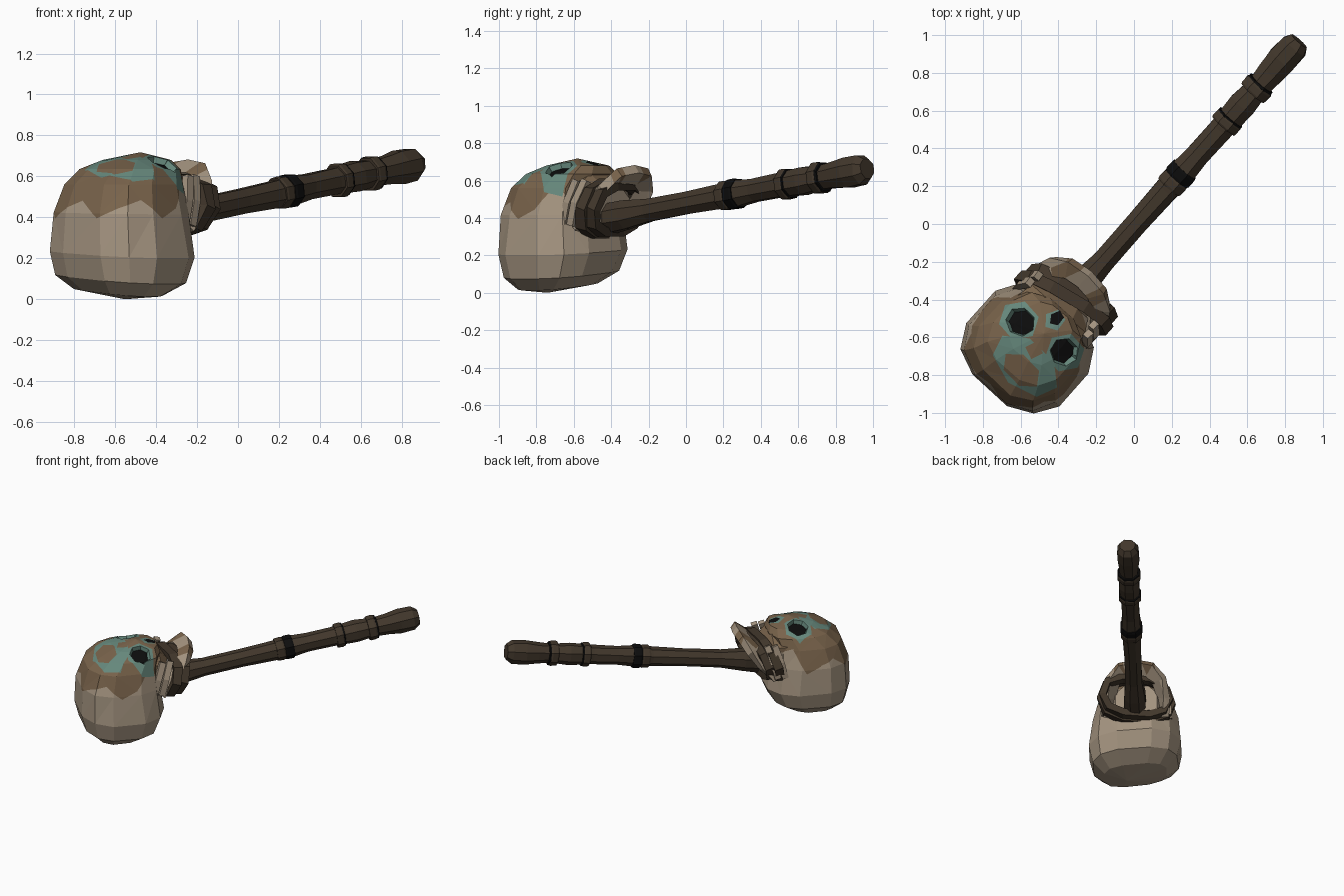
import bpy, bmesh, math, random
from mathutils import Vector, Matrix

if "Cube" in bpy.data.objects:
    bpy.data.objects.remove(bpy.data.objects["Cube"])

random.seed(4)
# Parts are laid out along +x (handle direction), then turned about z
TURN = Matrix.Rotation(math.radians(48.3), 4, 'Z')


def mat(name, col):
    m = bpy.data.materials.new(name)
    m.diffuse_color = (*col, 1)
    m.use_nodes = True
    m.node_tree.nodes["Principled BSDF"].inputs["Base Color"].default_value = m.diffuse_color
    return m


BONE = mat("bone", (.37, .295, .215))
TAN = mat("brown_stain", (.19, .125, .07))
TEAL = mat("teal_paint", (.135, .25, .205))
BLACK = mat("black", (.004, .004, .004))
WOOD = mat("dark_wood", (.055, .039, .025))


def finish(bm, name, mats, rule=None):
    bmesh.ops.recalc_face_normals(bm, faces=bm.faces)
    if rule:
        for f in bm.faces:
            f.material_index = rule(f.calc_center_median())
    bm.transform(TURN)
    me = bpy.data.meshes.new(name)
    bm.to_mesh(me)
    bm.free()
    for m in mats:
        me.materials.append(m)
    ob = bpy.data.objects.new(name, me)
    bpy.context.collection.objects.link(ob)
    return ob


def loft(rings, closed=False):
    """Skin a list of equal-sized point rings."""
    bm = bmesh.new()
    vs = [[bm.verts.new(p) for p in r] for r in rings]
    n = len(vs[0])
    pairs = list(zip(vs, vs[1:])) + ([(vs[-1], vs[0])] if closed else [])
    for a, b in pairs:
        for i in range(n):
            j = (i + 1) % n
            bm.faces.new((a[i], a[j], b[j], b[i]))
    if not closed:
        bm.faces.new(vs[0])
        bm.faces.new(vs[-1])
    bmesh.ops.recalc_face_normals(bm, faces=bm.faces)
    return bm


def spow(c, e):
    return math.copysign(abs(c) ** e, c)


def sweep(path, up, across, axis, closed=False):
    """Rectangular section along a path; 'up' is measured along axis."""
    path = [Vector(p) for p in path]
    n = len(path)
    rings = []
    for i, p in enumerate(path):
        a = path[(i - 1) % n] if closed else path[max(i - 1, 0)]
        b = path[(i + 1) % n] if closed else path[min(i + 1, n - 1)]
        t = (b - a).normalized()
        s = Vector(axis).cross(t).normalized()
        w = t.cross(s).normalized()
        rings.append([p + s * across * x + w * up * y
                      for x, y in ((-1, -1), (1, -1), (1, 1), (-1, 1))])
    return loft(rings, closed)


def cut(bm, co, no, test):
    faces = [f for f in bm.faces if test(f)]
    geom = set(faces)
    for f in faces:
        geom.update(f.verts)
        geom.update(f.edges)
    bmesh.ops.bisect_plane(bm, geom=list(geom), plane_co=co, plane_no=no, dist=1e-5)


# Skull: stacked rounded sections (height, back, front, half width, roundness)
SECTIONS = [(.035, -1.06, -.74, .23, .7), (.10, -1.135, -.62, .31, .7),
            (.22, -1.175, -.56, .335, .73), (.42, -1.165, -.59, .315, .76),
            (.56, -1.115, -.60, .275, .76), (.635, -1.03, -.58, .23, .76),
            (.68, -.92, -.60, .15, .8)]
rings = []
for z, lo, hi, w, e in SECTIONS:
    ring = []
    for k in range(12):
        t = math.tau * (k + .5) / 12
        j = random.uniform(.98, 1.02)
        y = -.015 + w * spow(math.sin(t), e) * j
        ring.append(((lo + hi) / 2 + (hi - lo) / 2 * spow(math.cos(t), e) * j, y,
                     z + .10 * y * max(0, 1 - z / .5)))
    rings.append(ring)
bm = loft(rings)
caps = bmesh.ops.poke(bm, faces=[f for f in bm.faces if len(f.verts) > 4])
for v in caps['verts']:
    v.co = (-.75, -.03, .718) if v.co.z > .3 else (-.92, -.08, 0)
bmesh.ops.triangulate(bm, faces=[f for f in bm.faces if f.calc_center_median().z > .3])

# Scalloped edge of the brown stain, cut sector by sector
N = 18
AX = Vector((-.86, 0, 0))


def sector(p):
    return int((math.atan2(p.y, p.x - AX.x) % math.tau) / math.tau * N)


def rim(k):
    a = math.tau * k / N
    z = .445 + (.04, -.05, .0)[k % 3] + (.09 if math.cos(a) > .4 else 0)
    return AX + Vector((.32 * math.cos(a), .32 * math.sin(a), z))


planes = []
for k in range(N):
    a = math.tau * k / N
    mid = math.tau * (k + .5) / N
    cut(bm, AX, (-math.sin(a), math.cos(a), 0), lambda f: .3 < f.calc_center_median().z < .64
        and (f.calc_center_median() - AX).dot(Vector((math.cos(a), math.sin(a), 0))) > 0)
    d = rim(k + 1) - rim(k)
    no = Vector((math.cos(mid), math.sin(mid), 0)).cross(d).normalized()
    planes.append((rim(k), no if no.z > 0 else -no))
for k, (co, no) in enumerate(planes):
    cut(bm, co, no, lambda f: f.calc_center_median().z > .25 and sector(f.calc_center_median()) == k)
for f in bm.faces:
    c = f.calc_center_median()
    co, no = planes[sector(c) % N]
    f.material_index = int(c.z > .3 and (c - co).dot(no) > 0)

# Painted patches (x, y, radius x, radius y, sides, colour), later ones on top
PATCHES = [(-.94, -.07, .13, .205, 7, 2), (-.975, -.07, .075, .12, 6, 1), (-.85, -.05, .05, .05, 4, 1),
           (-.787, .115, .105, .11, 6, 2), (-.752, -.18, .105, .105, 6, 2), (-.66, -.025, .06, .055, 5, 2),
           (-.787, .105, .075, .08, 7, 3), (-.752, -.175, .075, .075, 7, 3), (-.645, -.026, .045, .035, 5, 4)]
for x, y, rx, ry, n, m in PATCHES:
    pts = [Vector((x + rx * math.cos(math.tau * i / n + .4), y + ry * math.sin(math.tau * i / n + .4), 0))
           for i in range(n)]
    sides = []
    for p, q in zip(pts, pts[1:] + pts[:1]):
        sides.append((p, Vector((q.y - p.y, p.x - q.x, 0)).normalized()))

    def near(f):
        xs, ys = [v.co.x for v in f.verts], [v.co.y for v in f.verts]
        return (f.calc_center_median().z > .5 and min(xs) < x + rx and max(xs) > x - rx
                and min(ys) < y + ry and max(ys) > y - ry)
    for p, no in sides:
        cut(bm, p, no, near)
    inside = []
    for f in bm.faces:
        c = f.calc_center_median()
        if c.z > .5 and all((c - p).xy.dot(no.xy) < 0 for p, no in sides):
            f.material_index = min(m, 3)
            inside.append(f)
    if m == 3 and inside:  # sunken sockets
        res = bmesh.ops.inset_region(bm, faces=inside, thickness=.006, depth=-.03)
        for f in res['faces']:
            f.material_index = 2
finish(bm, "skull", [BONE, TAN, TEAL, BLACK])

# Upper jaw tapering towards the handle
rings = [[(x, -w, .36), (x, w, .36), (x, w, top - .07), (x, w * .5, top), (x, -w * .5, top),
          (x, -w, top - .07)] for x, w, top in ((-.70, .21, .65), (-.60, .19, .64), (-.535, .15, .57))]
bm = loft(rings)
cut(bm, (0, 0, .54), (0, 0, 1), lambda f: True)
finish(bm, "upper_jaw", [BONE, TAN], lambda p: int(p.z > .54 and p.x < -.54))

# Upright cheek plates beside the jaw
for s, side in ((-1, "right"), (1, "left")):
    for i, x in enumerate((-.665, -.61)):
        bm = sweep([(x, s * .235, .36), (x + .03, s * .235, .48), (x + .07, s * (.205 - .01 * i), .60)],
                   .022, .018, (1, 0, 0))
        finish(bm, side + "_cheek_plate", [BONE])

# Lower jaw: an arch over the handle
half = [(-.62, .20, .36), (-.53, .195, .46), (-.45, .165, .56), (-.405, .10, .62)]
path = half + [(-.392, 0, .632)] + [(x, -y, z) for x, y, z in reversed(half)]
bm = sweep(path, .05, .026, (.8, 0, .6))
for y in (-.15, -.07, .07, .15):
    cut(bm, (0, y, 0), (.3, 1, .2), lambda f: True)
finish(bm, "lower_jaw", [BONE, TAN],
       lambda p: int(.075 < abs(p.y) < .16 and p.z > .60))

# Lashing: two bands tied round the jaws and handle
for off in (0, .06):
    path = []
    for k in range(10):
        t = math.tau * k / 10
        y, h = (.255 - off * .3) * spow(math.cos(t), .8), spow(math.sin(t), .8)
        path.append((-.56 + off + .045 * h - .2 * y, y, .45 + (.14 - off * .2) * h))
    finish(sweep(path, .032, .026, (1, 0, 0), True), "lashing_band", [WOOD])


# Handle
def shaft(profile, jitter):
    rings = []
    for x, r in profile:
        rings.append([(x - .14 * r * math.sin(t), -.008 + r * math.cos(t) * random.uniform(1 - jitter, 1),
                       .477 + .142 * x + r * math.sin(t) * random.uniform(1 - jitter, 1))
                      for t in (math.tau * (k + .5) / 8 for k in range(8))])
    return loft(rings)


finish(shaft([(-.60, .06), (-.52, .09), (-.42, .088), (-.25, .068), (.02, .066), (.25, .073),
              (.36, .08), (.5, .07), (.68, .073), (.85, .084), (.98, .068), (1.08, .080),
              (1.17, .089), (1.265, .085), (1.305, .06)], .1), "handle", [WOOD])
for x, r, w, m in ((.30, .083, .03, WOOD), (.362, .086, .032, BLACK), (.73, .088, .026, WOOD),
                   (.757, .085, .007, BLACK), (.965, .09, .028, WOOD), (.997, .085, .008, BLACK)):
    finish(shaft([(x - w, r * .95), (x - w * .6, r), (x + w * .6, r), (x + w, r * .95)], .04),
           "handle_ring", [m])
